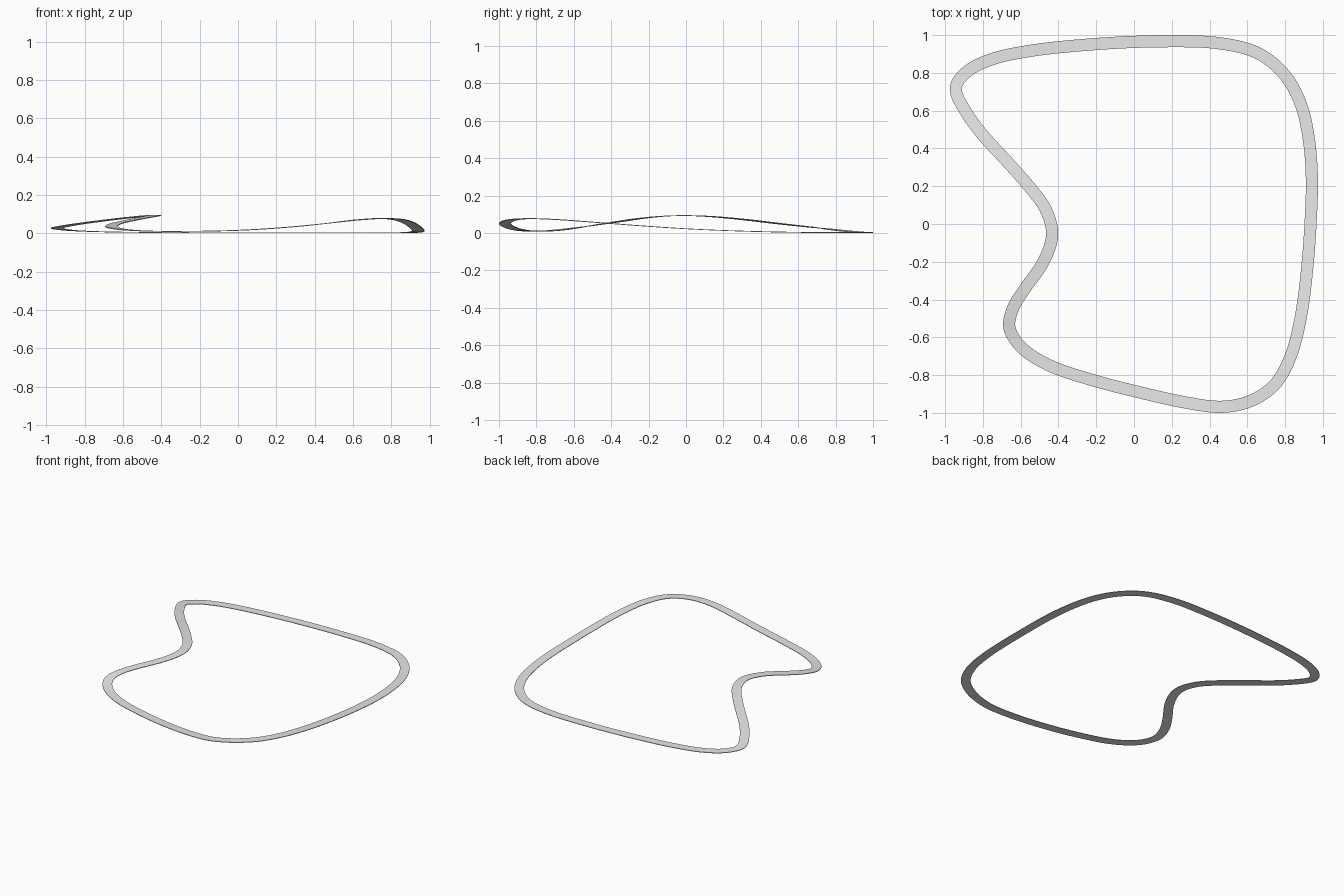
import bpy, bmesh
from mathutils import Vector

if "Cube" in bpy.data.objects:
    bpy.data.objects.remove(bpy.data.objects["Cube"])

# centre line of the closed track: x, y, surface height
PATH = [(.19, .968, .005), (-.29, .946, .006), (-.58, .912, .008), (-.765, .869, .012),
        (-.89, .803, .019), (-.946, .725, .028), (-.897, .605, .041), (-.80, .47, .056),
        (-.685, .345, .071), (-.553, .196, .086), (-.468, .08, .094), (-.431, -.053, .096),
        (-.484, -.21, .085), (-.58, -.345, .066), (-.645, -.455, .050), (-.662, -.545, .036),
        (-.61, -.64, .023), (-.474, -.737, .014), (-.235, -.822, .013), (.03, -.891, .019),
        (.294, -.949, .037), (.463, -.969, .054), (.61, -.941, .071), (.743, -.855, .080),
        (.825, -.714, .076), (.882, -.5, .061), (.914, -.265, .043), (.936, .026, .024),
        (.942, .238, .015), (.926, .45, .009), (.884, .635, .006), (.803, .785, .005),
        (.664, .903, .005), (.45, .958, .005)]
WIDTH, THICK, STEPS = .064, .004, 8


def spline(points, steps):
    """Closed Catmull-Rom curve through the points (chord-length tangents)."""
    p = [Vector(q) for q in points]
    n, out = len(p), []
    for i in range(n):
        a, b, c, d = p[i - 1], p[i], p[(i + 1) % n], p[(i + 2) % n]
        l0, l1, l2 = (b - a).length, (c - b).length, (d - c).length
        m1 = ((b - a) / l0 * l1 + (c - b) / l1 * l0) / (l0 + l1) * l1
        m2 = ((c - b) / l1 * l2 + (d - c) / l2 * l1) / (l1 + l2) * l1
        for k in range(steps):
            t = k / steps
            out.append(b * (2*t**3 - 3*t**2 + 1) + m1 * (t**3 - 2*t**2 + t)
                       + c * (3*t**2 - 2*t**3) + m2 * (t**3 - t**2))
    return out


line = spline(PATH, STEPS)
for _ in range(5):  # even out the hand-read bends
    line = [(line[i - 1] + 2 * line[i] + line[(i + 1) % len(line)]) / 4 for i in range(len(line))]

# sweep a thin flat rectangle along the line
bm = bmesh.new()
rings = []
for i, c in enumerate(line):
    tan = line[(i + 1) % len(line)] - line[i - 1]
    side = Vector((-tan.y, tan.x, 0)).normalized() * WIDTH / 2
    down = Vector((0, 0, -THICK))
    rings.append([bm.verts.new(v) for v in (c + side, c - side, c - side + down, c + side + down)])
for i, r in enumerate(rings):
    s = rings[(i + 1) % len(rings)]
    for k in range(4):
        bm.faces.new((r[k], r[(k + 1) % 4], s[(k + 1) % 4], s[k]))
bmesh.ops.recalc_face_normals(bm, faces=bm.faces)
low = min(v.co.z for v in bm.verts)
for v in bm.verts:
    v.co.z -= low
mesh = bpy.data.meshes.new("track_ribbon")
bm.to_mesh(mesh)
bm.free()
track = bpy.data.objects.new("track_ribbon", mesh)
bpy.context.collection.objects.link(track)

grey = bpy.data.materials.new("light grey")
grey.diffuse_color = (.8, .8, .8, 1)
grey.use_nodes = True
grey.node_tree.nodes["Principled BSDF"].inputs["Base Color"].default_value = grey.diffuse_color
mesh.materials.append(grey)

bpy.context.view_layer.objects.active = track
track.select_set(True)
bpy.ops.object.shade_smooth_by_angle()
